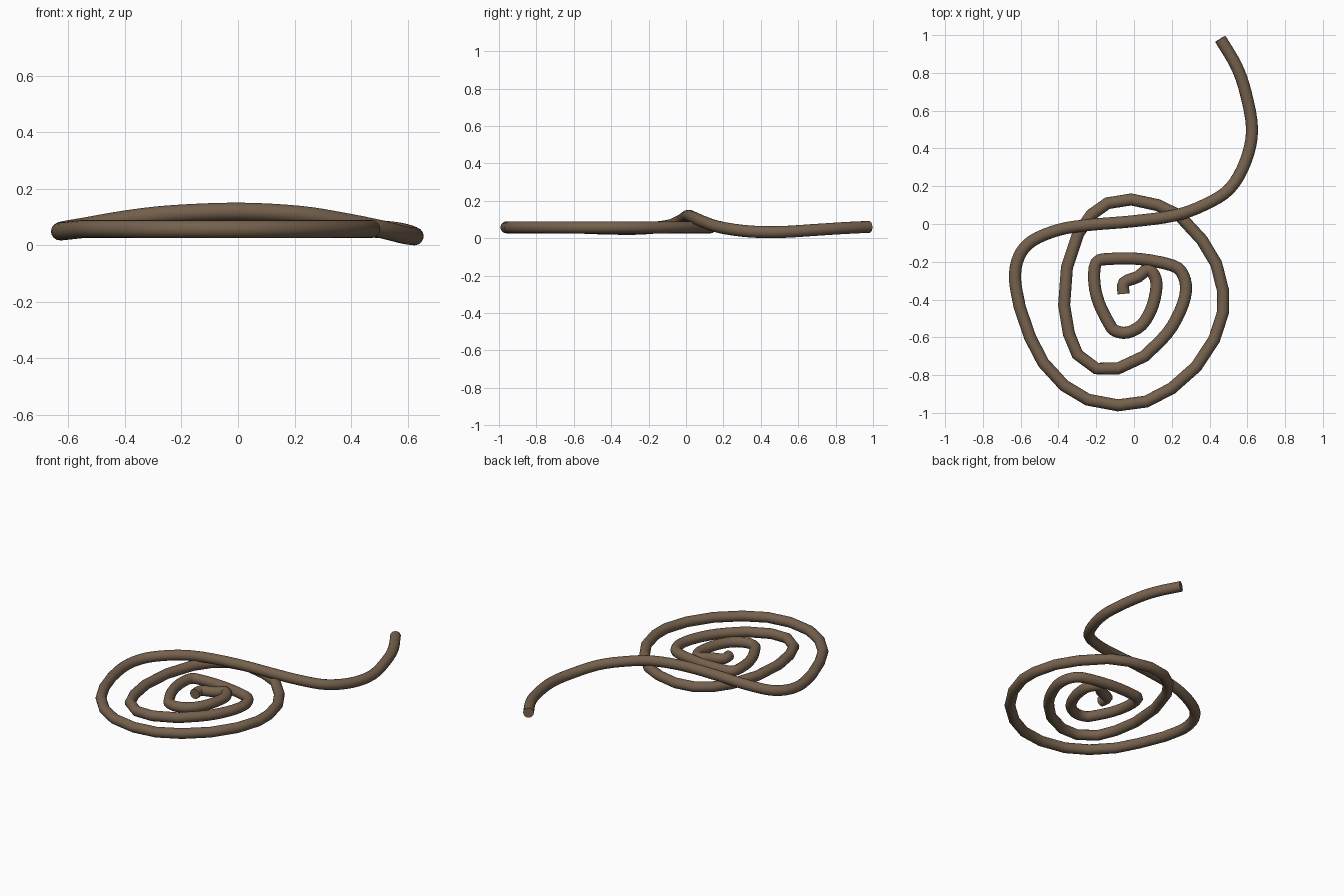
import bpy, math
from mathutils import Vector

if "Cube" in bpy.data.objects:
    bpy.data.objects.remove(bpy.data.objects["Cube"])

RADIUS = 0.032

# tight inner turns of the coil (x, y), rounded with a smooth spline
inner = [(-.055, -.37), (-.053, -.31), (.02, -.28), (.075, -.24), (.115, -.29),
         (.115, -.365), (.09, -.455), (.04, -.535), (-.035, -.575), (-.10, -.565),
         (-.13, -.53), (-.185, -.42), (-.21, -.31), (-.20, -.205), (-.13, -.185),
         (.03, -.185), (.205, -.22), (.26, -.27), (.275, -.355), (.245, -.46),
         (.175, -.58), (.055, -.70)]

# wide outer loop (x, y), coarse straight segments
outer = [(-.085, -.765), (-.20, -.765), (-.30, -.69), (-.345, -.58), (-.37, -.43),
         (-.355, -.23), (-.295, -.05), (-.225, .05), (-.14, .11), (-.015, .13),
         (.125, .10), (.24, .045), (.36, -.085), (.435, -.21), (.472, -.355),
         (.472, -.465), (.425, -.61), (.33, -.755), (.20, -.87), (.065, -.94),
         (-.085, -.96), (-.245, -.93), (-.37, -.855), (-.48, -.735), (-.55, -.60)]

# free end crossing over the coil and trailing away (x, y, z)
tail = [(-.605, -.44, .052), (-.63, -.29, .05), (-.61, -.175, .056),
        (-.54, -.09, .068), (-.395, -.03, .093), (-.235, -.005, .111),
        (0, .015, .12), (.215, .045, .109), (.37, .10, .085), (.505, .185, .058),
        (.59, .33, .037), (.625, .50, .033), (.59, .70, .045), (.54, .84, .054),
        (.457, .98, .061)]


def smooth_path(pts, steps):
    """Catmull-Rom path through the points."""
    p = [2 * pts[0] - pts[1]] + pts + [2 * pts[-1] - pts[-2]]
    out = []
    for i in range(1, len(p) - 2):
        a, b, c, d = p[i - 1:i + 3]
        for k in range(steps):
            t = k / steps
            out.append(0.5 * (2 * b + (c - a) * t + (2 * a - 5 * b + 4 * c - d) * t * t
                              + (3 * b - a - 3 * c + d) * t ** 3))
    return out + [pts[-1]]


flat = lambda pts: [Vector((x, y, .058)) for x, y in pts]
path = smooth_path(flat(inner), 3) + flat(outer) + smooth_path([Vector(q) for q in tail], 4)

# round rope swept along the path
curve = bpy.data.curves.new("rope", 'CURVE')
curve.dimensions = '3D'
curve.bevel_depth = RADIUS
curve.bevel_resolution = 6
curve.use_fill_caps = True
curve.twist_mode = 'MINIMUM'
spline = curve.splines.new('POLY')
spline.points.add(len(path) - 1)
for point, co in zip(spline.points, path):
    point.co = (*co, 1)

mat = bpy.data.materials.new("dull brown")
mat.diffuse_color = (.18, .12, .075, 1)
mat.use_nodes = True
mat.node_tree.nodes["Principled BSDF"].inputs["Base Color"].default_value = mat.diffuse_color
curve.materials.append(mat)

rope = bpy.data.objects.new("rope", curve)
bpy.context.collection.objects.link(rope)
bpy.context.view_layer.objects.active = rope
rope.select_set(True)
bpy.ops.object.convert(target='MESH')
bpy.ops.object.shade_smooth_by_angle(angle=math.radians(50))
